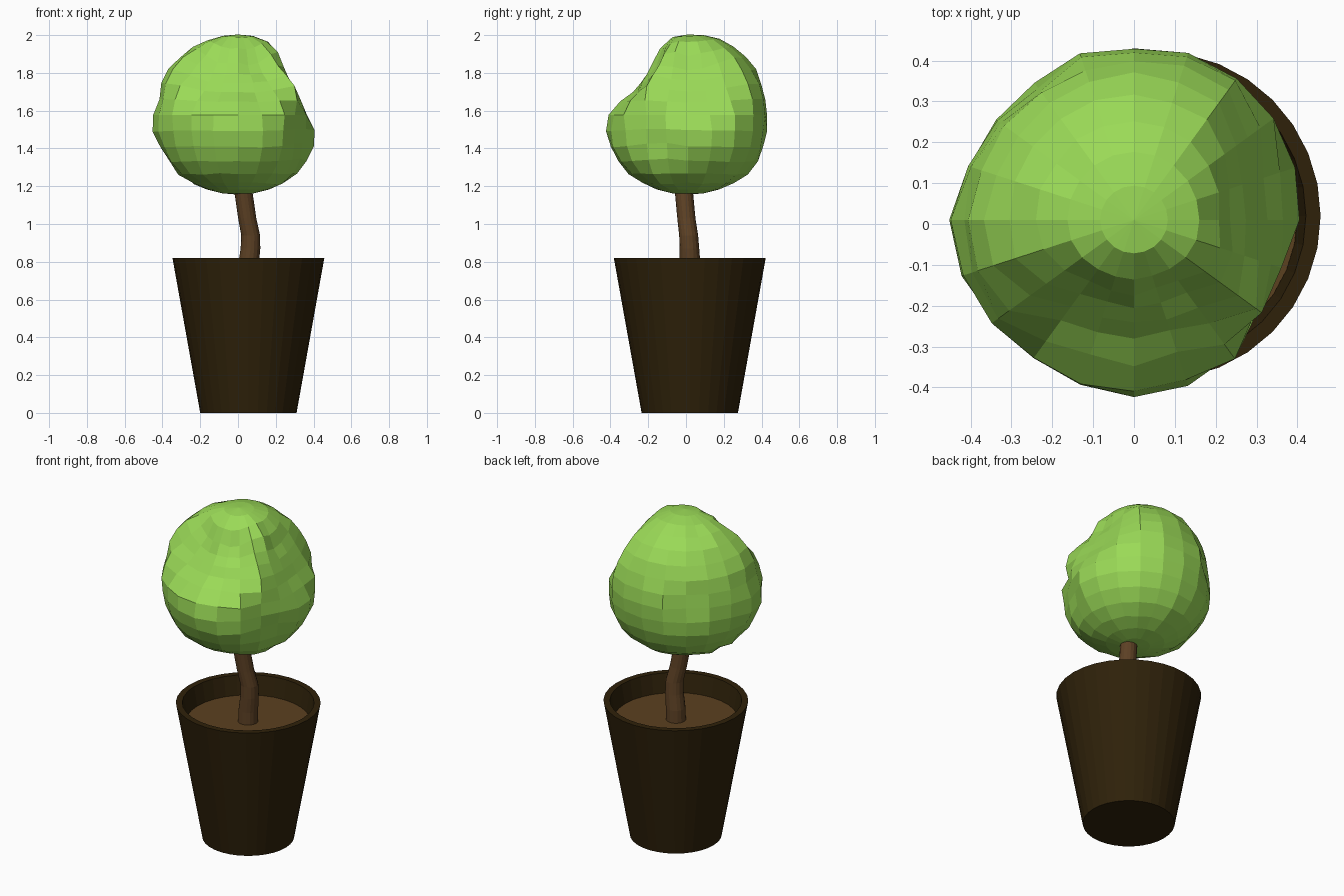
import bpy, bmesh, math, random
from mathutils import Vector

if "Cube" in bpy.data.objects:
    bpy.data.objects.remove(bpy.data.objects["Cube"])

random.seed(4)


def material(name, rgb):
    m = bpy.data.materials.new(name)
    m.diffuse_color = (*rgb, 1)
    m.use_nodes = True
    m.node_tree.nodes["Principled BSDF"].inputs["Base Color"].default_value = m.diffuse_color
    return m


LEAF = material("leaf green", (0.325, 0.70, 0.095))
BARK = material("bark brown", (0.11, 0.053, 0.018))
SOIL = material("soil brown", (0.105, 0.052, 0.014))
POT = material("dark pot", (0.028, 0.0155, 0.003))


def finish(name, bm, mat):
    bmesh.ops.recalc_face_normals(bm, faces=bm.faces)
    me = bpy.data.meshes.new(name)
    bm.to_mesh(me)
    bm.free()
    me.materials.append(mat)
    ob = bpy.data.objects.new(name, me)
    bpy.context.collection.objects.link(ob)
    return ob


def loft(name, rings, sides, mat):
    """Skin through horizontal rings (x, y, z, radius), with capped ends."""
    bm = bmesh.new()
    loops = []
    for x, y, z, r in rings:
        loops.append([bm.verts.new((x + r * math.cos(2 * math.pi * i / sides),
                                    y + r * math.sin(2 * math.pi * i / sides), z))
                      for i in range(sides)])
    for a, b in zip(loops, loops[1:]):
        for i in range(sides):
            j = (i + 1) % sides
            bm.faces.new((a[i], a[j], b[j], b[i]))
    bm.faces.new(loops[0][::-1])
    bm.faces.new(loops[-1])
    return finish(name, bm, mat)


CX, CY = 0.055, 0.02

# tapered pot with a hollow rim
loft("pot", [(CX, CY, z, r) for z, r in
             [(0, 0.255), (0.82, 0.402), (0.82, 0.366), (0.69, 0.343)]], 32, POT)

# soil disc
loft("soil", [(CX, CY, 0.692, 0.342), (CX, CY, 0.706, 0.345)], 32, SOIL)

# bent trunk
loft("trunk", [(0.052, 0.022, 0.69, 0.056), (0.055, 0.022, 0.78, 0.055),
               (0.066, 0.018, 0.87, 0.052), (0.067, 0.014, 0.94, 0.05),
               (0.049, 0.002, 1.03, 0.048), (0.03, -0.01, 1.16, 0.048),
               (0.02, -0.01, 1.30, 0.045)], 16, BARK)


def direction(az, el):
    a, e = math.radians(az), math.radians(el)
    return Vector((math.cos(e) * math.cos(a), math.cos(e) * math.sin(a), math.sin(e)))


# leaf crown: ball with broad steep-edged dents and a few small bumps
# (azimuth, elevation, depth, half width in degrees)
dents = [(-108, 37, 0.12, 30), (-75, 37, 0.12, 31), (5, 26, 0.095, 32),
         (-28, -10, 0.05, 26), (133, 5, 0.02, 18)]
bumps = [(188, -8, 0.045, 11), (-80, -12, 0.012, 25), (180, 35, 0.014, 25),
         (90, 58, 0.016, 25), (45, -5, 0.01, 20)]


def falloff(d, az, el, width, power):
    return math.exp(-(math.degrees(d.angle(direction(az, el))) / width) ** power)


bm = bmesh.new()
bmesh.ops.create_uvsphere(bm, u_segments=20, v_segments=16, radius=1)
for v in bm.verts:
    d = v.co.normalized()
    r = 0.422
    r += 0.022 * math.exp(-((math.degrees(math.asin(max(-1, min(1, d.z)))) + 38) / 26) ** 2)
    r -= max(depth * falloff(d, az, el, w, 4) for az, el, depth, w in dents)
    r += sum(h * falloff(d, az, el, w, 2) for az, el, h, w in bumps)
    if abs(d.z) < 0.9:
        r += random.uniform(-0.007, 0.007)
    v.co = d * r + Vector((0, 0.01, 1.578))
finish("leaf_crown", bm, LEAF)
